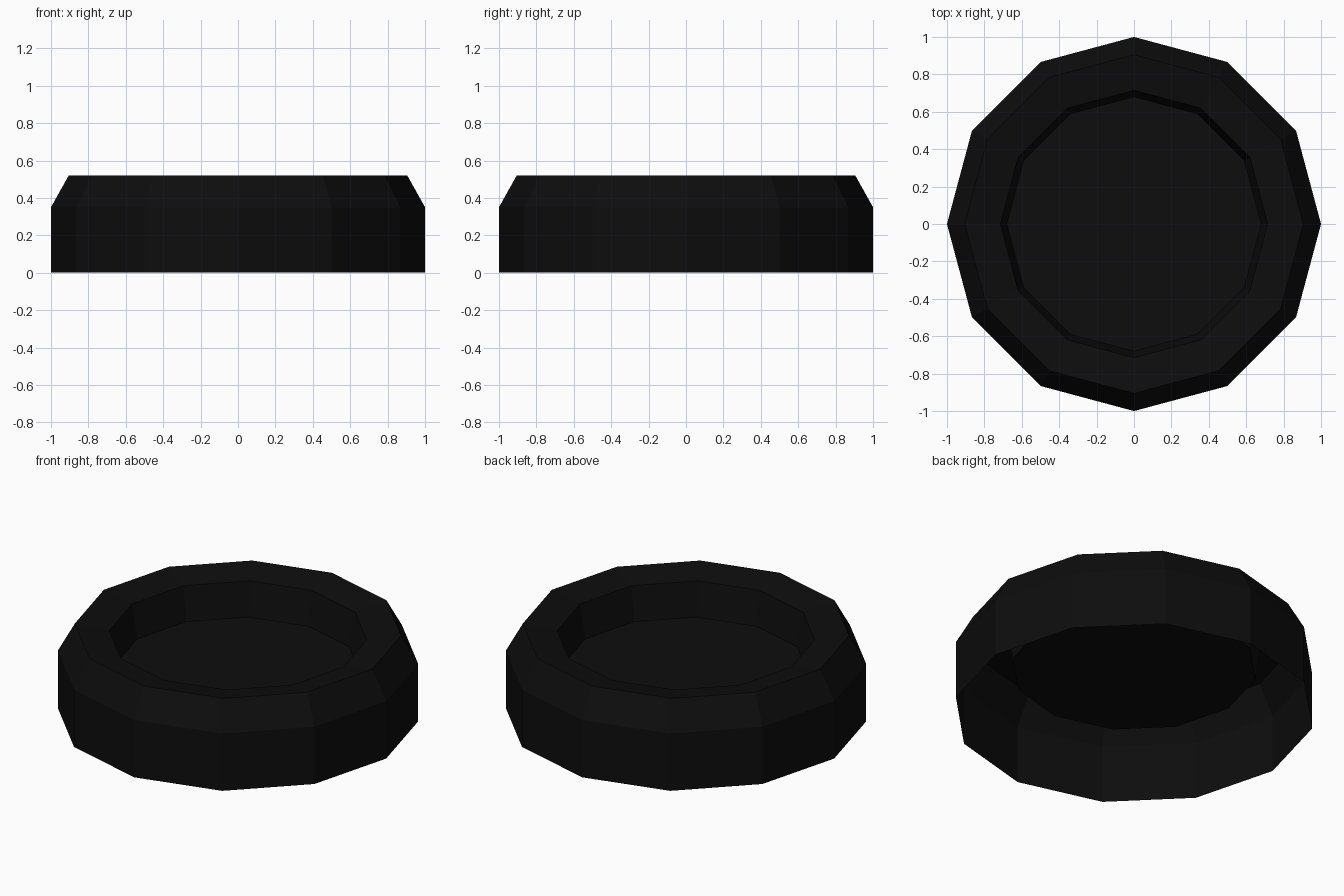
import bpy, bmesh, math

if "Cube" in bpy.data.objects:
    bpy.data.objects.remove(bpy.data.objects["Cube"])

SIDES = 12

# near-black rubber colour
black = bpy.data.materials.new("near_black")
black.diffuse_color = (0.004, 0.004, 0.004, 1.0)
black.use_nodes = True
black.node_tree.nodes["Principled BSDF"].inputs["Base Color"].default_value = black.diffuse_color

# profile from outer foot, over the chamfer and rim, down to the recessed floor
profile = [(1.0, 0.0), (1.0, 0.35), (0.905, 0.52), (0.715, 0.485), (0.68, 0.28)]

bm = bmesh.new()
rings = []
for r, z in profile:
    rings.append([bm.verts.new((r * math.cos(2 * math.pi * i / SIDES),
                                r * math.sin(2 * math.pi * i / SIDES), z))
                  for i in range(SIDES)])

# side bands
for a, b in zip(rings, rings[1:]):
    for i in range(SIDES):
        j = (i + 1) % SIDES
        bm.faces.new((a[i], a[j], b[j], b[i]))

# recessed floor; the underside stays open
bm.faces.new(rings[-1])

mesh = bpy.data.meshes.new("recessed_round_base")
bm.to_mesh(mesh)
bm.free()
mesh.materials.append(black)
base = bpy.data.objects.new("recessed_round_base", mesh)
bpy.context.collection.objects.link(base)
